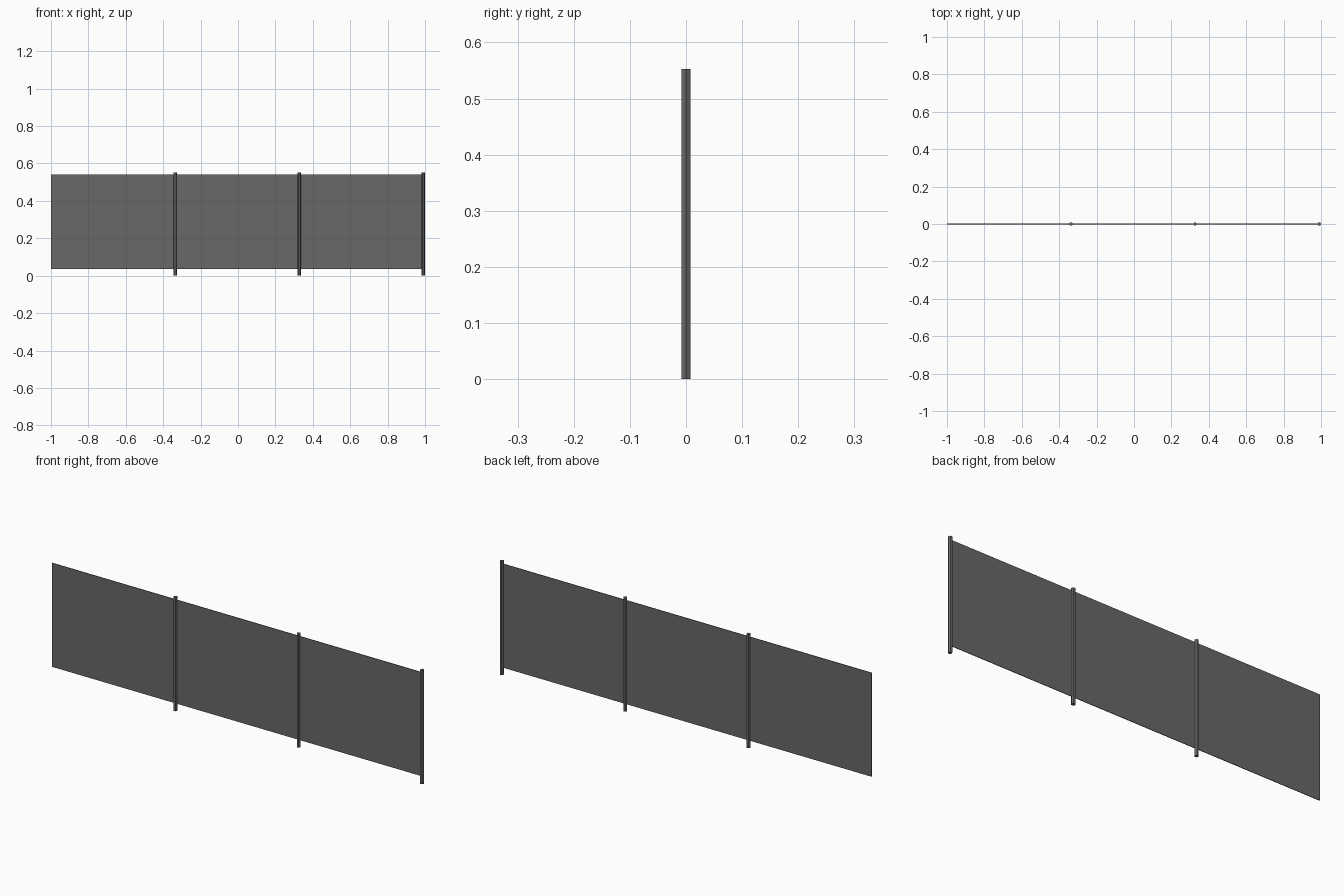
import bpy, math

if "Cube" in bpy.data.objects:
    bpy.data.objects.remove(bpy.data.objects["Cube"])

def material(name, rgb):
    m = bpy.data.materials.new(name)
    m.diffuse_color = (*rgb, 1)
    m.use_nodes = True
    m.node_tree.nodes["Principled BSDF"].inputs["Base Color"].default_value = m.diffuse_color
    return m

mesh_grey = material("mesh grey", (0.14, 0.14, 0.135))
post_grey = material("post grey", (0.14, 0.14, 0.14))

R, H = 0.0095, 0.553
SPAN = (2 - R) / 3
Z0, Z1, T = 0.035, 0.54, 0.003

for i in range(3):
    x0 = -1 + i * SPAN
    # thin fence panel
    bpy.ops.mesh.primitive_cube_add(size=1, location=(x0 + SPAN / 2, 0, (Z0 + Z1) / 2))
    p = bpy.context.object
    p.name = f"fence_panel_{i + 1}"
    p.scale = (SPAN, T, Z1 - Z0)
    p.data.materials.append(mesh_grey)
    # six-sided post with a corner facing along the fence
    bpy.ops.mesh.primitive_cylinder_add(vertices=6, radius=R, depth=H,
                                        location=(x0 + SPAN, 0, H / 2),
                                        rotation=(0, 0, math.pi / 2))
    q = bpy.context.object
    q.name = f"post_{i + 1}"
    q.data.materials.append(post_grey)
